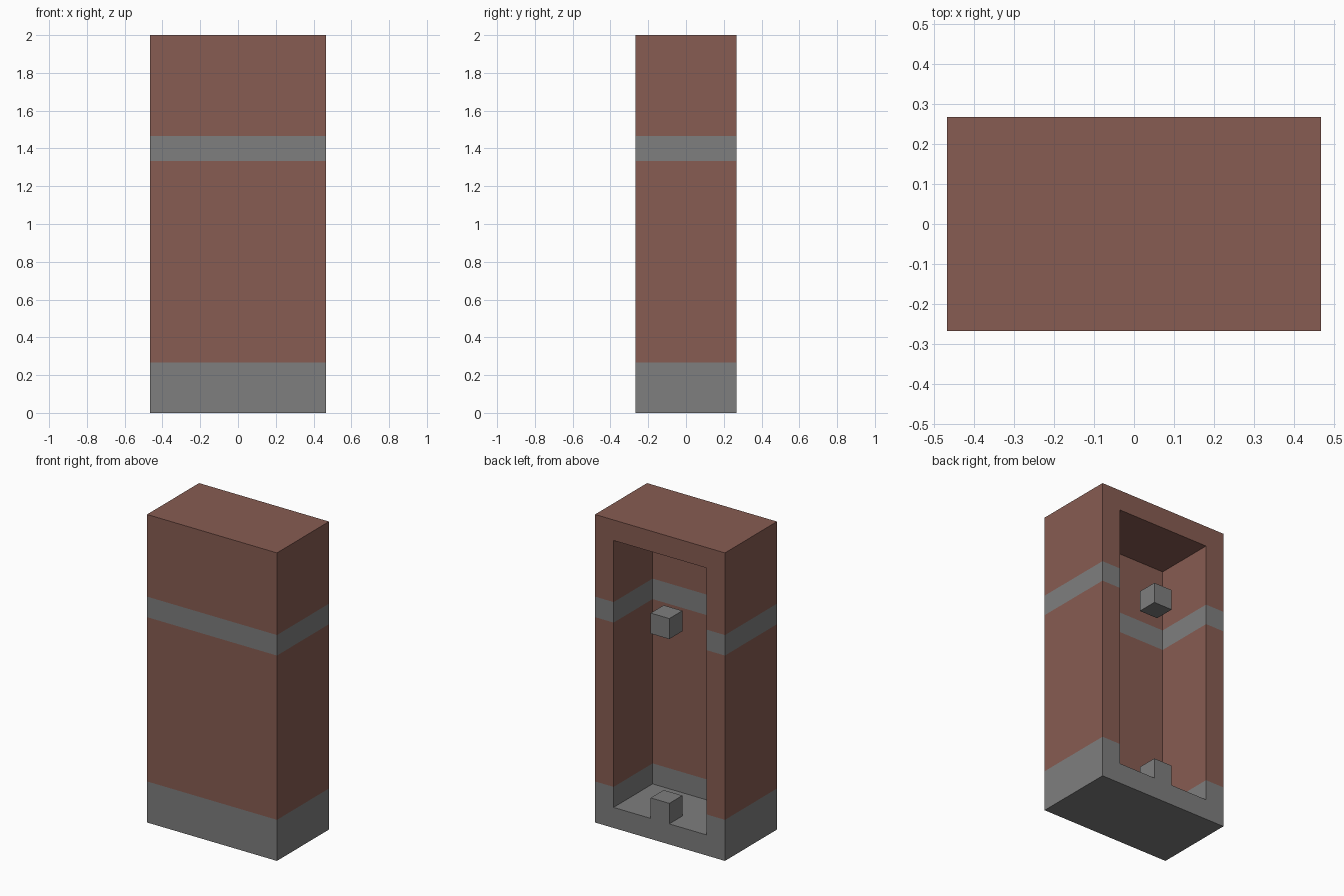
import bpy
import bmesh
from mathutils import Matrix, Vector

default = bpy.data.objects.get("Cube")
if default:
    bpy.data.objects.remove(default, do_unlink=True)

U = 2 / 30  # one block unit
GREY_BANDS = ((0, 4), (20, 22))


def make_material(name, rgb):
    mat = bpy.data.materials.new(name)
    mat.use_nodes = True
    colour = (*rgb, 1)
    mat.diffuse_color = colour
    mat.node_tree.nodes["Principled BSDF"].inputs["Base Color"].default_value = colour
    return mat


brick = make_material("brick_brown", (0.245, 0.107, 0.084))
stone = make_material("stone_grey", (0.209, 0.209, 0.209))


def box(low, high):
    """Box in block units."""
    low, high = Vector(low) * U, Vector(high) * U
    bm = bmesh.new()
    matrix = Matrix.Translation((low + high) / 2) @ Matrix.Diagonal((*(high - low), 1))
    bmesh.ops.create_cube(bm, size=1, matrix=matrix)
    bm.normal_update()
    return bm


def finish(bm, name, materials):
    mesh = bpy.data.meshes.new(name)
    bm.to_mesh(mesh)
    bm.free()
    for mat in materials:
        mesh.materials.append(mat)
    obj = bpy.data.objects.new(name, mesh)
    bpy.context.collection.objects.link(obj)


# Hollow case, open at the back
bm = box((-7, -4, 0), (7, 4, 30))
back = max(bm.faces, key=lambda f: f.normal.y)
bmesh.ops.inset_region(bm, faces=[back], thickness=2 * U, use_even_offset=True)
recess = bmesh.ops.extrude_discrete_faces(bm, faces=[back])["faces"]
bmesh.ops.translate(bm, verts=recess[0].verts[:], vec=(0, -6 * U, 0))

# Horizontal bands, inside and out
for height in (4, 20, 22):
    bmesh.ops.bisect_plane(bm, geom=bm.verts[:] + bm.edges[:] + bm.faces[:],
                           plane_co=(0, 0, height * U), plane_no=(0, 0, 1))
for face in bm.faces:
    z = face.calc_center_median().z / U
    face.material_index = int(any(a - 0.01 < z < b for a, b in GREY_BANDS))
bmesh.ops.recalc_face_normals(bm, faces=bm.faces[:])
finish(bm, "case", [brick, stone])

# Small blocks at the opening
for name, z in (("floor_block", 2), ("floating_block", 20)):
    finish(box((-1, 2, z), (1, 4, z + 2)), name, [stone])
